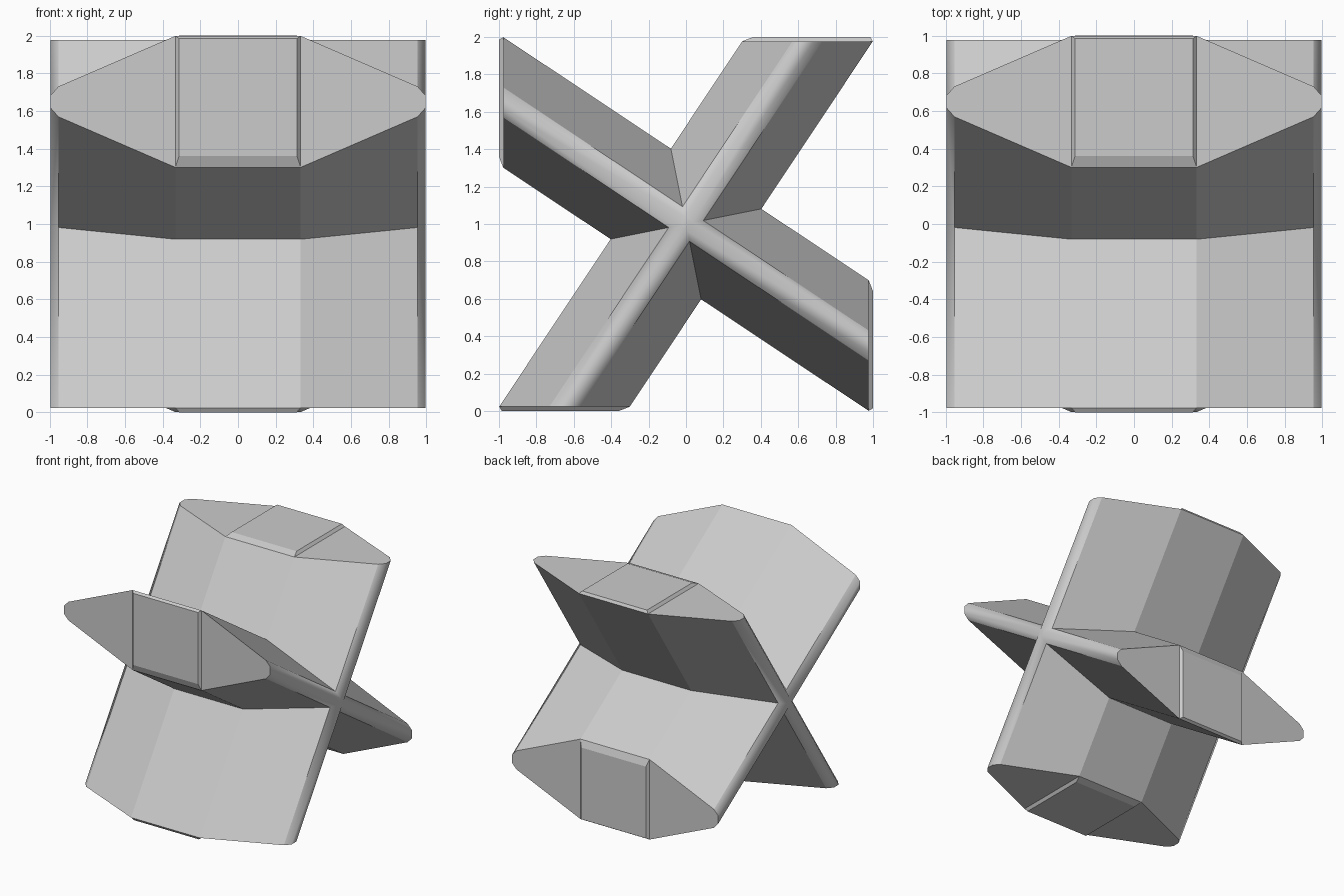
import bpy, bmesh, math
from mathutils import Matrix, Vector

if "Cube" in bpy.data.objects:
    bpy.data.objects.remove(bpy.data.objects["Cube"])

R = 0.071            # radius of the rounded blade edge
END_Z, END_Y = 0.977, 0.65   # blade end plane and its centre (sheared prism)
SHEAR = 3 / math.sqrt(13)    # thickness across blade -> width on the end cut


def blade_profile():
    """Flattened hexagon with rounded side edges, as (x, y offset)."""
    half = []
    for a in (-70.2, -23.4, 23.4, 70.2):
        a = math.radians(a)
        half.append((0.93 + R * math.cos(a), R * math.sin(a) / SHEAR))
    half.append((0.333, 0.349))
    pts = half + [(-x, -y) for x, y in half]
    # insert the two missing flat corners
    return pts[:5] + [(-0.333, 0.349)] + pts[5:] + [(0.333, -0.349)]


def make_blade(name, angle):
    bm = bmesh.new()
    prof = blade_profile()
    n = len(prof)
    low, high = ([bm.verts.new((x, y + s * END_Y, s * END_Z)) for x, y in prof]
                 for s in (-1, 1))
    # long sides, smooth only on the rounded edges
    for i in range(n):
        j = (i + 1) % n
        f = bm.faces.new((low[i], low[j], high[j], high[i]))
        f.smooth = i in (0, 1, 2, 7, 8, 6) and abs(prof[i][0]) > 0.5 and abs(prof[j][0]) > 0.5
    # end caps with a shallow chamfered pad in the middle
    for ring, s in ((low, -1), (high, 1)):
        corners = [i for i in range(n) if abs(prof[i][0]) < 0.5]
        right = [i for i in range(n) if prof[i][0] > 0]
        left = [i for i in range(n) if prof[i][0] < 0]
        right = right[-1:] + right[:-1]
        bm.faces.new([ring[i] for i in right])
        bm.faces.new([ring[i] for i in left])
        pad = []
        for i in corners:
            v = ring[i].co
            y = math.copysign(0.36 if abs(v.y) < 0.6 else 0.985, v.y)
            pad.append(bm.verts.new((math.copysign(0.313, v.x), y, s)))
        bm.faces.new(pad)
        for k in range(4):
            m = (k + 1) % 4
            bm.faces.new((ring[corners[k]], ring[corners[m]], pad[m], pad[k]))
    bmesh.ops.recalc_face_normals(bm, faces=bm.faces)
    bm.transform(Matrix.Translation(Vector((0, 0, 1))) @ Matrix.Rotation(angle, 4, 'X'))
    mesh = bpy.data.meshes.new(name)
    bm.to_mesh(mesh)
    bm.free()
    obj = bpy.data.objects.new(name, mesh)
    bpy.context.collection.objects.link(obj)
    return obj


# Two identical blades crossing at right angles, merged into one solid
cross = make_blade("crossed_blades", 0)
second = make_blade("second_blade", math.pi / 2)
mod = cross.modifiers.new("union", 'BOOLEAN')
mod.operation = 'UNION'
mod.solver = 'EXACT'
mod.object = second
bpy.context.view_layer.objects.active = cross
cross.select_set(True)
bpy.ops.object.modifier_apply(modifier=mod.name)
bpy.data.objects.remove(second)
